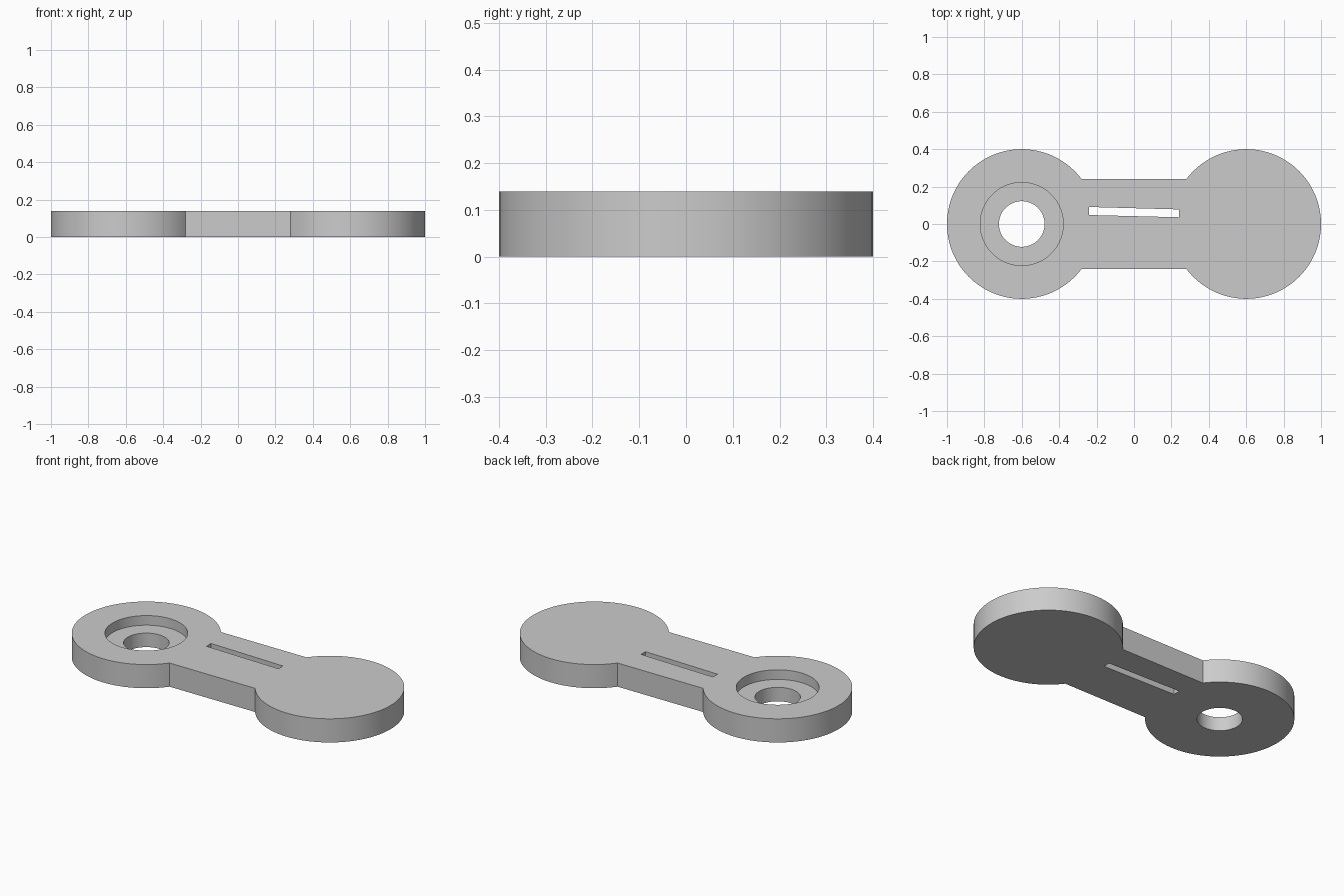
import bpy
import bmesh
from math import asin, cos, sin, pi

THICKNESS = 0.14
END_X, END_R = 0.6, 0.4
WAIST = 0.24
SEGMENTS = 96

cube = bpy.data.objects.get("Cube")
if cube:
    bpy.data.objects.remove(cube)

grey = bpy.data.materials.new("plain grey")
grey.use_nodes = True
colour = (0.6, 0.6, 0.6, 1)
grey.diffuse_color = colour
grey.node_tree.nodes["Principled BSDF"].inputs["Base Color"].default_value = colour


def arc(cx, radius, start, end, steps):
    """Points along an arc centred on the x axis."""
    angles = [start + (end - start) * i / steps for i in range(steps + 1)]
    return [(cx + radius * cos(a), radius * sin(a)) for a in angles]


def prism(name, outline, bottom, top):
    """Extrude a flat outline between two heights."""
    mesh = bpy.data.meshes.new(name)
    bm = bmesh.new()
    face = bm.faces.new([bm.verts.new((x, y, bottom)) for x, y in outline])
    extruded = bmesh.ops.extrude_face_region(bm, geom=[face], use_keep_orig=True)
    for item in extruded["geom"]:
        if isinstance(item, bmesh.types.BMVert):
            item.co.z = top
    bmesh.ops.recalc_face_normals(bm, faces=bm.faces)
    bm.to_mesh(mesh)
    bm.free()
    mesh.materials.append(grey)
    obj = bpy.data.objects.new(name, mesh)
    bpy.context.collection.objects.link(obj)
    return obj


# Two round ends joined by a straight waist
turn = pi - asin(WAIST / END_R)
right_end = arc(END_X, END_R, -turn, turn, SEGMENTS)
left_end = [(-x, -y) for x, y in right_end]
link_plate = prism("link_plate", right_end + left_end, 0, THICKNESS)

# Through hole, counterbore and slightly tilted slot
circle = [arc(-END_X, r, 0, 2 * pi, SEGMENTS)[:-1] for r in (0.122, 0.222)]
slot = [(-0.24, 0.048), (0.24, 0.036), (0.24, 0.078), (-0.24, 0.091)]
cutters = [
    prism("hole_cutter", circle[0], -0.1, 0.3),
    prism("counterbore_cutter", circle[1], 0.083, 0.3),
    prism("slot_cutter", slot, -0.1, 0.3),
]

bpy.ops.object.select_all(action="DESELECT")
link_plate.select_set(True)
bpy.context.view_layer.objects.active = link_plate
for cutter in cutters:
    cutter.hide_render = True
    cut = link_plate.modifiers.new(cutter.name, "BOOLEAN")
    cut.operation = "DIFFERENCE"
    cut.solver = "EXACT"
    cut.object = cutter
    bpy.ops.object.modifier_apply(modifier=cut.name)
    bpy.data.objects.remove(cutter)

bpy.ops.object.shade_smooth_by_angle(angle=pi / 6)
